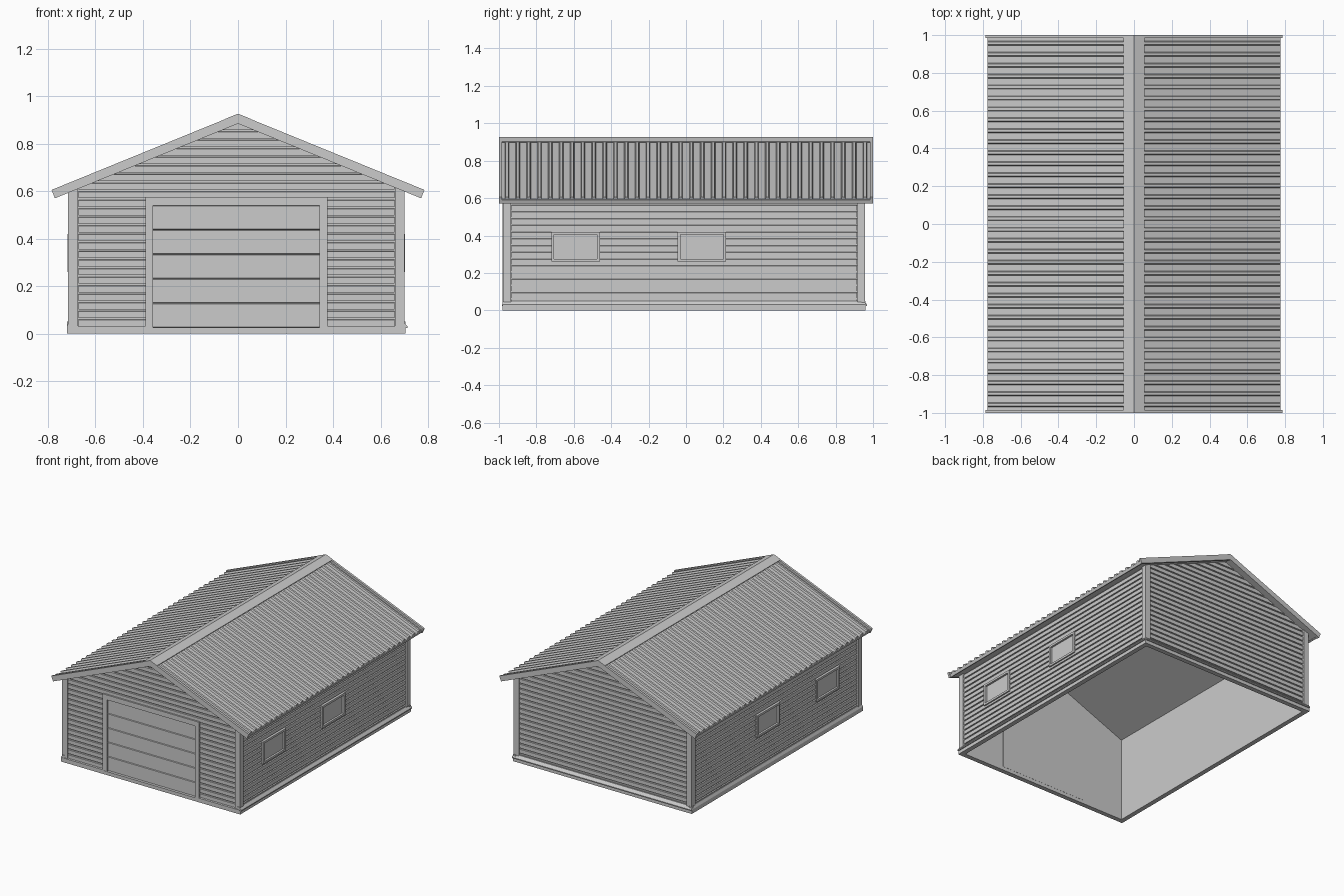
import bpy, bmesh
from math import atan2, sin, cos, radians
from mathutils import Matrix, Vector

if "Cube" in bpy.data.objects:
    bpy.data.objects.remove(bpy.data.objects["Cube"])

CX, CY = -0.007, -0.01          # wall centre
HX, HY = 0.708, 0.967           # half sizes to the outside of the corner trims
PEAK, A = 0.925, atan2(0.32, 0.785)
DOOR, FRAME = 0.35, 0.383       # door half width, frame half width


def sweep(bm, pts, t0, t1, place):
    """Closed profile carried from t0 to t1; place(t, p, q) gives the 3D point."""
    a, b = [[bm.verts.new(place(t, *p)) for p in pts] for t in (t0, t1)]
    n = len(pts)
    for i in range(n):
        j = (i + 1) % n
        bm.faces.new((a[i], a[j], b[j], b[i]))
    bm.faces.new(a[::-1])
    bm.faces.new(b)


def rect(p0, p1, q0, q1):
    return [(p0, q0), (p1, q0), (p1, q1), (p0, q1)]


def cut(bm, co, no, fill=True):
    bmesh.ops.bisect_plane(bm, geom=bm.verts[:] + bm.edges[:] + bm.faces[:],
                           plane_co=co, plane_no=no, clear_outer=True)
    if fill:
        bmesh.ops.holes_fill(bm, edges=[e for e in bm.edges if e.is_boundary])


def finish(bm, name, mirror=False):
    bmesh.ops.recalc_face_normals(bm, faces=bm.faces[:])
    me = bpy.data.meshes.new(name)
    bm.to_mesh(me)
    bm.free()
    ob = bpy.data.objects.new(name, me)
    bpy.context.collection.objects.link(ob)
    if mirror:
        ob.modifiers.new("mirror", 'MIRROR').use_axis[0] = True
    return ob


def under_roof(bm):
    for s in (1, -1):
        n = Vector((s * sin(A), 0, cos(A)))
        cut(bm, Vector((0, 0, PEAK)) - n * 0.033, n)


def wall_place(angle):
    """Wall space: u along the wall, d outward from the centre, z up."""
    m = Matrix.Translation((CX, CY, 0)) @ Matrix.Rotation(radians(angle), 4, 'Z')
    return lambda u, d, z: m @ Vector((u, -d, z))


def siding_profile(d, z0, z1, pitch=0.036):
    pts, z = [], 0.03
    while z < z1:
        for dz, dd in ((0, 0), (0.027, 0), (0.029, -0.008), (pitch, -0.008)):
            p = (d + dd, min(max(z + dz, z0), z1))
            if z + pitch > z0 and (not pts or (Vector(p) - Vector(pts[-1])).length > 1e-5):
                pts.append(p)
        z += pitch
    return pts + [(d - 0.012, z1), (d - 0.012, z0)]


# Walls: angle, half length, distance, window centres along u
walls = {"front": (0, HX, HY, ()), "right": (90, HY, HX, (-0.58, 0.095)),
         "back": (180, HX, HY, ()), "left": (270, HY, HX, (-0.095, 0.58))}

for name, (angle, half, dist, windows) in walls.items():
    place = wall_place(angle)
    e = half - 0.043            # siding ends at the corner trims

    # Inner wall panel
    bm = bmesh.new()
    sweep(bm, rect(dist - 0.03, dist - 0.02, 0.01, 1), -half + 0.02, half - 0.02, place)
    under_roof(bm)
    finish(bm, name + "_wall_panel")

    # Lap siding in pieces around the openings
    if name == "front":
        pieces = [(-e, -FRAME, 0.03, 0.575), (FRAME, e, 0.03, 0.575), (-e, e, 0.575, 1)]
    elif windows:
        stops = [-e] + [w + s for w in windows for s in (-0.13, 0.13)] + [e]
        pieces = [(-e, e, 0.03, 0.26), (-e, e, 0.42, 1)]
        pieces += [(stops[i], stops[i + 1], 0.26, 0.42) for i in (0, 2, 4)]
    else:
        pieces = [(-e, e, 0.03, 1)]
    bm = bmesh.new()
    for u0, u1, z0, z1 in pieces:
        sweep(bm, siding_profile(dist - 0.008, z0, z1), u0, u1, place)
    under_roof(bm)
    finish(bm, name + "_siding")

    # Corner boards
    bm = bmesh.new()
    for s in (-1, 1):
        sweep(bm, rect(dist - 0.022, dist, 0.025, 1), s * (half - 0.041), s * half, place)
    under_roof(bm)
    finish(bm, name + "_corner_boards")

    # Base sill and drip edge
    bm = bmesh.new()
    sweep(bm, rect(dist - 0.03, dist + 0.004, 0, 0.025), -half - 0.004, half + 0.004, place)
    finish(bm, name + "_base_sill")
    bm = bmesh.new()
    top = 0.032 if name == "front" else 0.05
    out = dist + (0.006 if name in ("front", "left") else 0.012)
    drip = [(dist - 0.02, top), (dist - 0.004, top), (out, 0.031), (out, 0.024), (dist - 0.02, 0.024)]
    runs = [(-half, -FRAME), (FRAME, half)] if name == "front" else [(-half - 0.004, half + 0.004)]
    for u0, u1 in runs:
        sweep(bm, drip, u0, u1, place)
    finish(bm, name + "_drip_edge")

    # Windows: four frame bars and a recessed pane
    for i, w in enumerate(windows):
        bm = bmesh.new()
        for s in (-1, 1):
            sweep(bm, rect(dist - 0.02, dist + 0.002, 0.26, 0.42), w + s * 0.115, w + s * 0.13, place)
        for z in (0.26, 0.405):
            sweep(bm, rect(dist - 0.02, dist + 0.002, z, z + 0.015), w - 0.115, w + 0.115, place)
        finish(bm, f"{name}_window_frame_{i + 1}")
        bm = bmesh.new()
        sweep(bm, rect(dist - 0.022, dist - 0.012, 0.275, 0.405), w - 0.115, w + 0.115, place)
        finish(bm, f"{name}_window_pane_{i + 1}")

# Garage door: five sections with grooves between
place = wall_place(0)
bm = bmesh.new()
pts, step = [], (0.54 - 0.025) / 5
for i in range(5):
    z = 0.025 + i * step
    pts += [(HY - 0.018, z), (HY - 0.01, z + 0.003), (HY - 0.01, z + step - 0.003)]
pts += [(HY - 0.018, 0.54), (HY - 0.031, 0.54), (HY - 0.031, 0.025)]
sweep(bm, pts, -DOOR, DOOR, place)
finish(bm, "garage_door")

# Door frame
bm = bmesh.new()
for s in (-1, 1):
    sweep(bm, rect(HY - 0.03, HY + 0.003, 0.025, 0.575), s * DOOR, s * FRAME, place)
sweep(bm, rect(HY - 0.03, HY + 0.003, 0.54, 0.575), -DOOR, DOOR, place)
finish(bm, "door_frame")


# Roof space: s down the slope, d above the slope plane, y along the ridge
def roof(s, d, y):
    return Vector((s * cos(A) + d * sin(A), y, PEAK - s * sin(A) + d * cos(A)))


L = 0.785 / cos(A)
RIDGE = (Vector((0, 0, 0)), Vector((-1, 0, 0)))

# Ribbed roof sheet
bm = bmesh.new()
count, y0, y1 = 34, -0.986, 0.986
p = (y1 - y0) / count
pts = []
for i in range(count):
    y = y0 + i * p
    for f, d in ((0.3, -0.015), (0.38, -0.003), (0.62, -0.003), (0.7, -0.015)):
        pts.append((d, y + f * p))
pts = [(-0.034, y0), (-0.015, y0)] + pts + [(-0.015, y1), (-0.034, y1)]
sweep(bm, pts, 0, L - 0.008, roof)
cut(bm, *RIDGE, fill=False)
finish(bm, "roof_sheet", mirror=True)

# Gable fascia boards
bm = bmesh.new()
for s in (-1, 1):
    sweep(bm, rect(-0.038, 0, s * 0.984, s * 1.0), 0, L, roof)
cut(bm, *RIDGE, fill=False)
finish(bm, "gable_fascia", mirror=True)

# Ridge cap
bm = bmesh.new()
sweep(bm, rect(-0.006, 0.001, -1, 1), 0, 0.055 / cos(A), roof)
cut(bm, *RIDGE, fill=False)
finish(bm, "ridge_cap", mirror=True)

# Eave fascia
bm = bmesh.new()
sweep(bm, rect(-0.037, -0.017, -0.99, 0.99), L - 0.016, L - 0.003, roof)
finish(bm, "eave_fascia", mirror=True)
